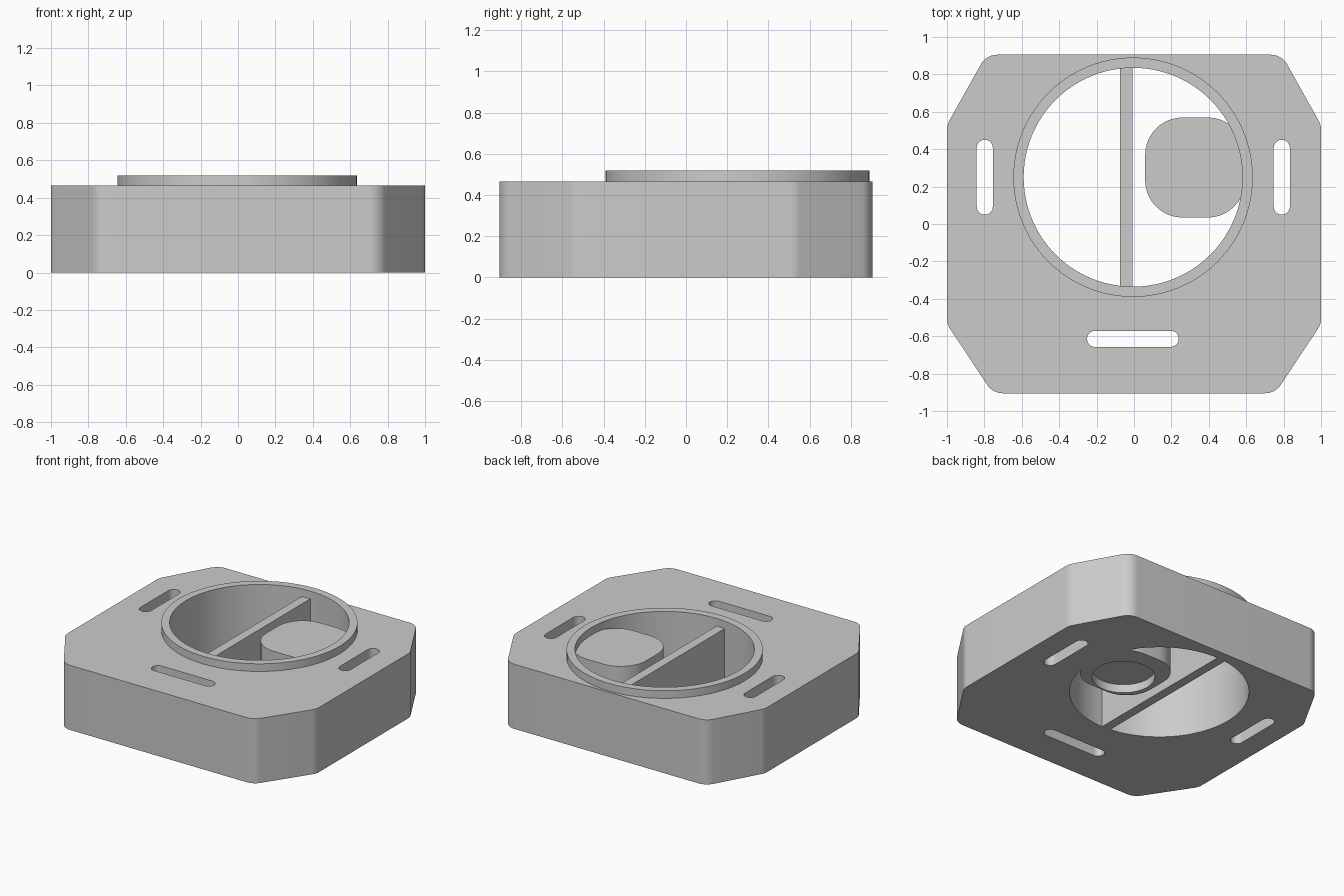
import bpy, bmesh, math
from mathutils import Vector

cube = bpy.data.objects.get("Cube")
if cube:
    bpy.data.objects.remove(cube, do_unlink=True)

grey = bpy.data.materials.new("plain_grey")
grey.use_nodes = True
COLOUR = (0.6, 0.6, 0.6, 1)
grey.diffuse_color = COLOUR
grey.node_tree.nodes["Principled BSDF"].inputs["Base Color"].default_value = COLOUR

CX, CY = -0.005, 0.25   # bore centre
TOP = 0.465             # deck height


def fillet(corners, radius, steps=10):
    """Round each corner of a convex counter-clockwise outline."""
    out = []
    for i, corner in enumerate(corners):
        p = Vector(corner)
        a = (Vector(corners[i - 1]) - p).normalized()
        b = (Vector(corners[(i + 1) % len(corners)]) - p).normalized()
        half = a.angle(b) / 2
        centre = p + (a + b).normalized() * radius / math.sin(half)
        start = p + a * radius / math.tan(half) - centre
        sweep = math.pi - 2 * half
        for k in range(steps + 1):
            t = sweep * k / steps
            c, s = math.cos(t), math.sin(t)
            out.append(centre + Vector((start.x * c - start.y * s, start.x * s + start.y * c)))
    return out


def box(cx, cy, w, d):
    return [(cx - w / 2, cy - d / 2), (cx + w / 2, cy - d / 2),
            (cx + w / 2, cy + d / 2), (cx - w / 2, cy + d / 2)]


def circle(cx, cy, r, n=96):
    return [(cx + r * math.cos(math.tau * i / n), cy + r * math.sin(math.tau * i / n))
            for i in range(n)]


def prism(name, outline, z0, z1):
    bm = bmesh.new()
    face = bm.faces.new([bm.verts.new((p[0], p[1], z0)) for p in outline])
    top = bmesh.ops.extrude_face_region(bm, geom=[face])["geom"]
    bmesh.ops.translate(bm, vec=(0, 0, z1 - z0),
                        verts=[v for v in top if isinstance(v, bmesh.types.BMVert)])
    bmesh.ops.recalc_face_normals(bm, faces=bm.faces)
    mesh = bpy.data.meshes.new(name)
    bm.to_mesh(mesh)
    bm.free()
    mesh.materials.append(grey)
    obj = bpy.data.objects.new(name, mesh)
    bpy.context.collection.objects.link(obj)
    return obj


def combine(target, tool, operation):
    mod = target.modifiers.new("combine", "BOOLEAN")
    mod.object, mod.operation, mod.solver = tool, operation, "EXACT"
    bpy.context.view_layer.objects.active = target
    bpy.ops.object.modifier_apply(modifier=mod.name)
    bpy.data.objects.remove(tool, do_unlink=True)


# Housing block with clipped, rounded corners
right_side = [(0.755, -0.905), (1, -0.535), (1, 0.53), (0.79, 0.905)]
outline = right_side + [(-x, y) for x, y in reversed(right_side)]
body = prism("housing", fillet(outline, 0.1), 0, TOP)

# Raised collar
combine(body, prism("collar", circle(CX, CY, 0.64), 0.3, 0.52), "UNION")

# Bore, leaving the divider wall and the rounded pad standing
bore = prism("bore_cutter", circle(CX, CY, 0.585), -0.1, 0.7)
combine(bore, prism("divider", box(-0.042, CY, 0.066, 1.4), -0.2, TOP), "DIFFERENCE")
pad = fillet(box(0.327, 0.302, 0.535, 0.535), 0.2)
combine(bore, prism("pad", pad, -0.2, TOP), "DIFFERENCE")
combine(body, bore, "DIFFERENCE")

# Shallow round pocket under the pad
combine(body, prism("pocket_cutter", circle(0.3, CY, 0.205, 64), -0.1, 0.06), "DIFFERENCE")

# Through slots: one on each side, one at the front
for x, y, w, d in [(0.79, CY, 0.086, 0.4), (-0.798, CY, 0.086, 0.4),
                   (-0.006, -0.614, 0.49, 0.086)]:
    combine(body, prism("slot_cutter", fillet(box(x, y, w, d), 0.0429), -0.1, 0.7), "DIFFERENCE")

bpy.ops.object.select_all(action="DESELECT")
body.select_set(True)
bpy.context.view_layer.objects.active = body
bpy.ops.object.shade_smooth_by_angle(angle=math.radians(30))
